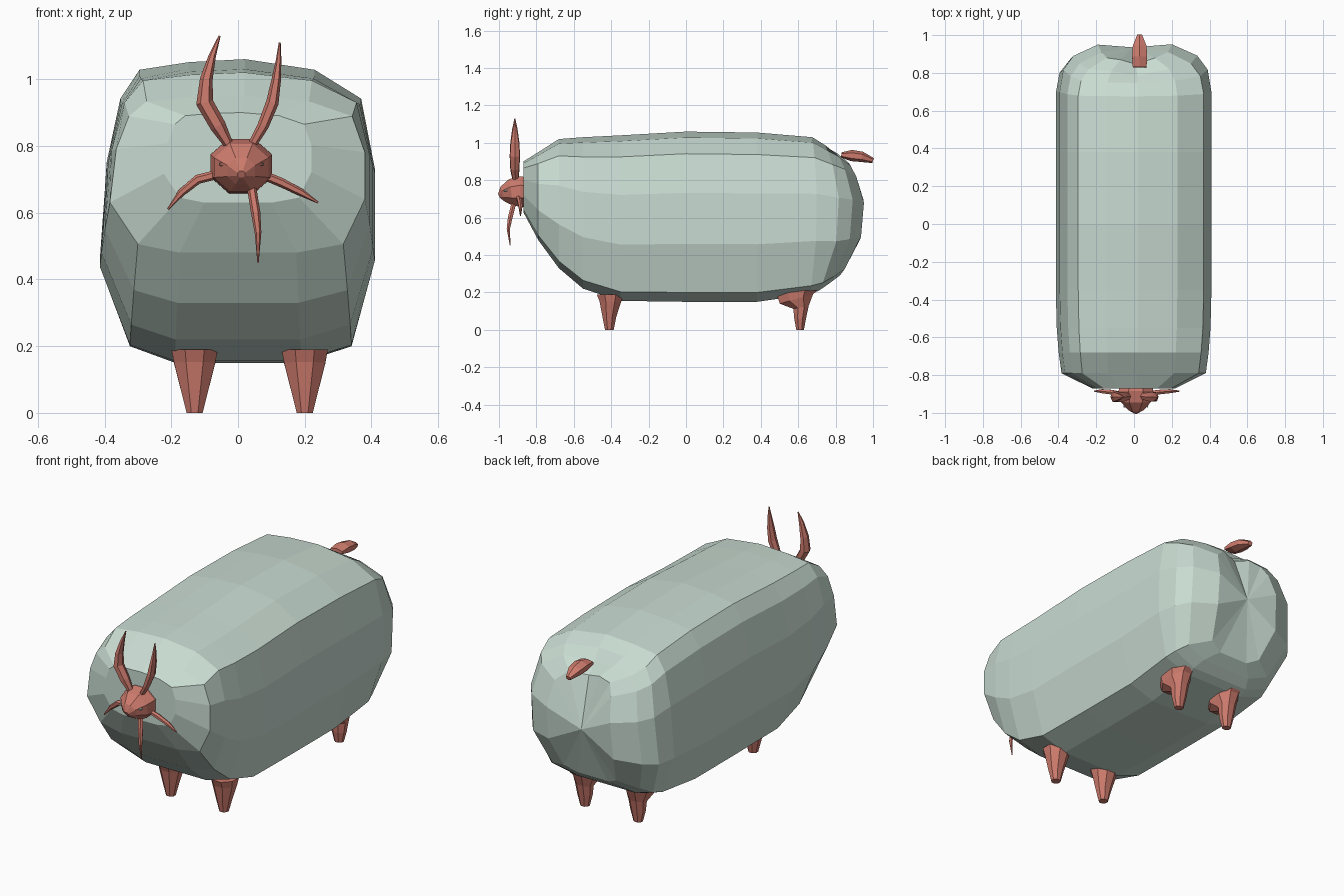
import bpy, bmesh
from math import cos, sin, pi
from mathutils import Vector


def material(name, rgb):
    m = bpy.data.materials.new(name)
    m.diffuse_color = (*rgb, 1)
    return m


FLEECE = material("pale_green", (0.58, 0.71, 0.64))
SKIN = material("brick_red", (0.62, 0.20, 0.155))


def loft(name, rings, mat):
    """Skin a list of equal-length rings and close both ends with fans."""
    bm = bmesh.new()
    loops = [[bm.verts.new(p) for p in r] for r in rings]
    n = len(loops[0])
    for a, b in zip(loops, loops[1:]):
        for i in range(n):
            j = (i + 1) % n
            bm.faces.new((a[i], a[j], b[j], b[i]))
    for ring in (loops[0], loops[-1]):
        mid = bm.verts.new(sum((v.co for v in ring), Vector()) / n)
        if mat == FLEECE and ring is loops[-1]:
            mid.co.y = 0.935     # keep the rump full
        for i in range(n):
            bm.faces.new((mid, ring[i], ring[(i + 1) % n]))
    bmesh.ops.recalc_face_normals(bm, faces=bm.faces)
    me = bpy.data.meshes.new(name)
    bm.to_mesh(me)
    bm.free()
    me.materials.append(mat)
    ob = bpy.data.objects.new(name, me)
    bpy.context.collection.objects.link(ob)
    return ob


def tube(name, path, ref, sides, mat=SKIN):
    """Sweep an ellipse along (x, y, z, half size on ref, half size across)."""
    ref = Vector(ref)
    pts = [Vector(p[:3]) for p in path]
    rings = []
    for k, (c, p) in enumerate(zip(pts, path)):
        t = pts[min(k + 1, len(pts) - 1)] - pts[max(k - 1, 0)]
        v = t.cross(ref).normalized()
        u = v.cross(t).normalized()
        angles = [2 * pi * (i + 0.5) / sides for i in range(sides)]
        rings.append([c + u * p[3] * cos(a) + v * p[4] * sin(a) for a in angles])
    return loft(name, rings, mat)


# Body: one slightly lopsided cross-section scaled along y
section = [(.05, 1), (.56, .965), (.9, .87), (1, .64), (1, .34), (.83, .055),
           (.46, 0), (0, 0), (-.46, 0), (-.79, .055), (-1.01, .32), (-.96, .66),
           (-.86, .87), (-.72, .965), (-.36, .99)]
stations = [  # y, half width, bottom, top, lean of top and bottom edges
    (-.87, .22, .63, .90, 0), (-.79, .38, .48, .95, 0), (-.68, .395, .33, 1.02, 0),
    (-.55, .405, .22, 1.03, 0), (-.35, .41, .155, 1.04, 0), (0, .41, .15, 1.06, 0),
    (.38, .41, .15, 1.055, 0), (.7, .41, .19, 1.03, .03), (.82, .39, .21, .985, .09),
    (.895, .335, .245, .95, .11), (.955, .20, .29, .90, .11)]
rings = [[Vector((hw * x, y - lean * (2 * z - 1.1) ** 2, zb + (zt - zb) * z))
          for x, z in section] for y, hw, zb, zt, lean in stations]
for ring in rings[-2:]:          # dimple under the tail
    ring[0].y -= 0.02
    ring[0].z -= 0.03
loft("woolly_body", rings, FLEECE)

# Head
tube("head", [(.01, -.85, .735, .09, .085), (.01, -.885, .74, .1, .088),
              (.01, -.935, .735, .088, .078), (.01, -.98, .725, .045, .045),
              (.01, -1.0, .715, .012, .012)], (1, 0, 0), 8)

# Eyes
for side, x in (("left", -.05), ("right", .07)):
    tube(side + "_eye", [(x, -.945, .745, .008, .008), (x, -.972, .745, .005, .005)],
         (1, 0, 0), 6, FLEECE)

# Horns
tube("left_horn", [(-.02, -.91, .79, .016, .012), (-.06, -.915, .86, .028, .024),
                   (-.1, -.915, .93, .032, .026), (-.095, -.915, 1.0, .028, .019),
                   (-.077, -.915, 1.07, .017, .011), (-.055, -.915, 1.13, .003, .003)],
     (0, 1, 0), 6)
tube("right_horn", [(.035, -.91, .79, .015, .012), (.075, -.915, .86, .025, .017),
                    (.103, -.915, .93, .03, .019), (.115, -.915, 1.0, .025, .014),
                    (.122, -.915, 1.06, .014, .008), (.125, -.915, 1.11, .003, .003)],
     (0, 1, 0), 6)

# Drooping ears
tube("left_ear", [(-.06, -.9, .715, .012, .014), (-.12, -.89, .70, .014, .014),
                  (-.17, -.885, .66, .012, .011), (-.21, -.885, .61, .003, .003)],
     (0, 1, 0), 6)
tube("right_ear", [(.07, -.9, .715, .012, .014), (.13, -.89, .69, .014, .014),
                   (.19, -.885, .66, .012, .011), (.24, -.885, .63, .003, .003)],
     (0, 1, 0), 6)

# Beard
tube("beard", [(.04, -.92, .68, .014, .014), (.053, -.94, .60, .014, .014),
               (.06, -.95, .54, .01, .01), (.06, -.94, .45, .002, .002)], (0, 1, 0), 6)

# Legs: tapered front pair, hocked rear pair
for side, x in (("left", -.13), ("right", .2)):
    tube("front_leg_" + side,
         [(x, -.405, .19, .075, .078), (x, -.405, .15, .067, .062),
          (x, -.41, .07, .045, .04), (x, -.41, 0, .026, .025)], (1, 0, 0), 8)
    tube("rear_leg_" + side,
         [(x, .59, .21, .075, .12), (x, .59, .165, .068, .1),
          (x, .615, .12, .05, .045), (x, .61, .06, .042, .034),
          (x, .61, 0, .026, .022)], (1, 0, 0), 8)

# Tail
tube("tail", [(.03, .83, .935, .042, .014), (.03, .885, .932, .046, .03),
              (.03, .94, .925, .042, .028), (.03, 1.0, .905, .015, .014)], (1, 0, 0), 6)
